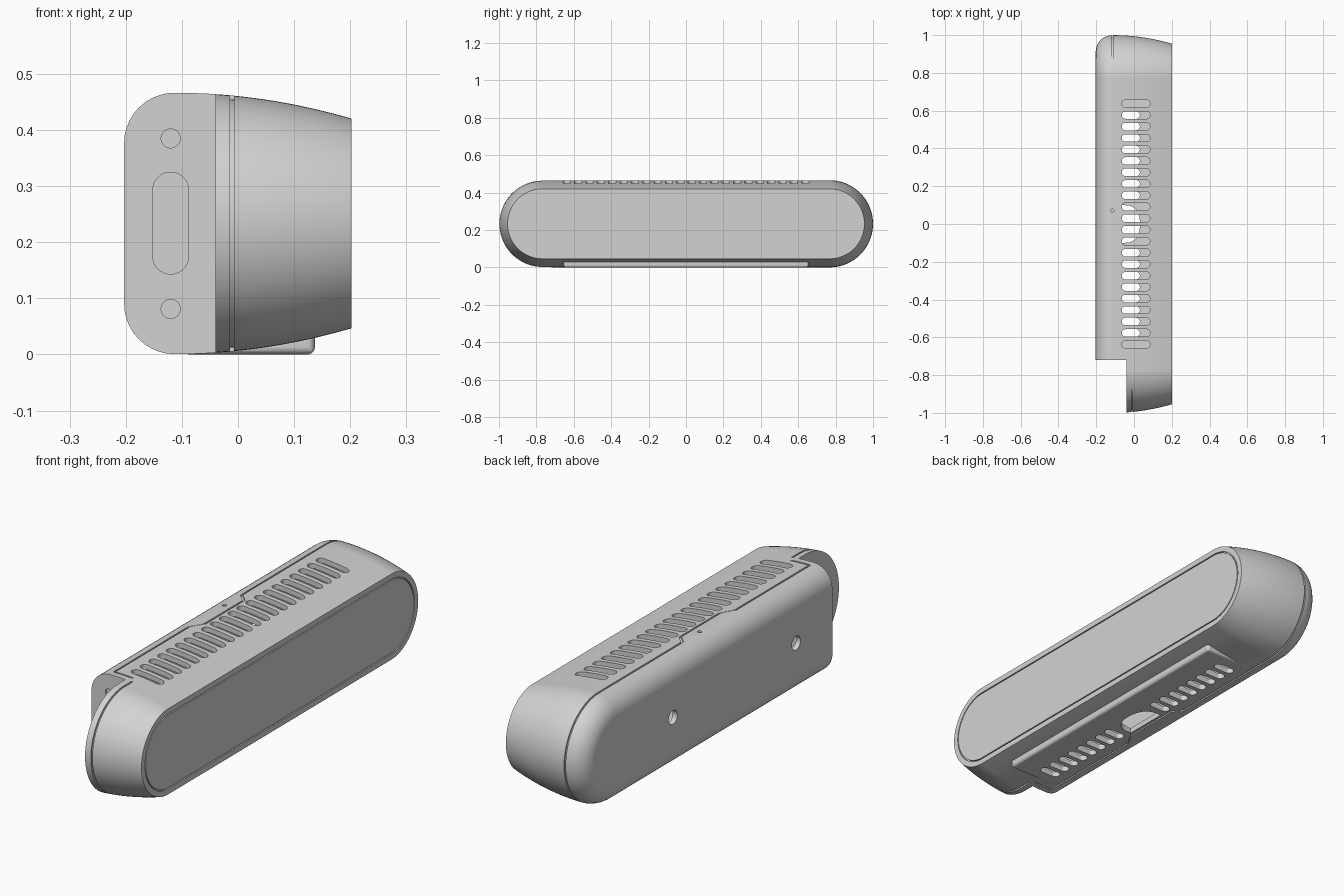
import bpy, bmesh
from math import sin, cos, pi, copysign

MID_Z, HALF_STRAIGHT, RADIUS = 0.2335, 0.767, 0.233
BACK, FACE = -0.203, 0.202

if "Cube" in bpy.data.objects:
    bpy.data.objects.remove(bpy.data.objects["Cube"])

grey = bpy.data.materials.new("plain_grey")
grey.use_nodes = True
grey.diffuse_color = (0.65, 0.65, 0.65, 1)
grey.node_tree.nodes["Principled BSDF"].inputs["Base Color"].default_value = grey.diffuse_color


def finish(name, bm):
    bmesh.ops.recalc_face_normals(bm, faces=bm.faces)
    mesh = bpy.data.meshes.new(name)
    bm.to_mesh(mesh)
    bm.free()
    mesh.materials.append(grey)
    obj = bpy.data.objects.new(name, mesh)
    bpy.context.scene.collection.objects.link(obj)
    return obj


def capsule(cu, cv, hu, hv, n=24):
    """Outline of a circle stretched along its longer half size."""
    r = min(hu, hv)
    pts = []
    for i in range(n):
        c, s = cos((i + 0.5) * 2 * pi / n), sin((i + 0.5) * 2 * pi / n)
        pts.append((cu + copysign(hu - r, c) + r * c, cv + copysign(hv - r, s) + r * s))
    return pts


def rect(u0, u1, v0, v1):
    return [(u0, v0), (u1, v0), (u1, v1), (u0, v1)]


def skin(bm, rings):
    """Joins rings of points into a closed solid."""
    rings = [[bm.verts.new(p) for p in ring] for ring in rings]
    n = len(rings[0])
    for a, b in zip(rings, rings[1:]):
        for i in range(n):
            j = (i + 1) % n
            bm.faces.new((a[i], a[j], b[j], b[i]))
    bm.faces.new(rings[0])
    bm.faces.new(rings[-1])


def prisms(name, outlines, axis, lo, hi, bevel=0):
    place = {"X": lambda u, v, w: (w, u, v),
             "Y": lambda u, v, w: (u, w, v),
             "Z": lambda u, v, w: (u, v, w)}[axis]
    bm = bmesh.new()
    for outline in outlines:
        skin(bm, [[place(u, v, w) for u, v in outline] for w in (lo, hi)])
    if bevel:
        bmesh.ops.bevel(bm, geom=list(bm.edges), offset=bevel, segments=3,
                        profile=0.5, affect='EDGES')
    return finish(name, bm)


def shell(name, inset=0.0, wall=0.0, groove=False):
    """Long rounded body lofted along x, optionally shrunk."""
    fillet = 0.09
    prof = [(BACK + fillet * (1 - cos(t * pi / 20)), RADIUS - fillet * (1 - sin(t * pi / 20)))
            for t in range(11)]
    start = BACK + fillet
    for k in range(1, 17):
        t = k / 16
        prof.append((start + t * (FACE - start), RADIUS - 0.046 * t * t))
    if groove:
        prof += [(FACE, 0.163), (FACE - 0.008, 0.163), (FACE - 0.008, 0.158), (FACE, 0.158)]
    bm = bmesh.new()
    skin(bm, [[(min(max(x, BACK + wall), FACE - wall), y, z)
               for y, z in capsule(0, MID_Z, HALF_STRAIGHT + r - inset, r - inset, 96)]
              for x, r in prof])
    return finish(name, bm)


def combine(target, tool, operation='DIFFERENCE'):
    mod = target.modifiers.new("combine", 'BOOLEAN')
    mod.operation, mod.solver, mod.object = operation, 'EXACT', tool
    bpy.context.view_layer.objects.active = target
    bpy.ops.object.modifier_apply(modifier=mod.name)
    bpy.data.objects.remove(tool)


# Outer housing with base pad and the notch at the front end
housing = shell("housing", groove=True)
combine(housing, prisms("base_pad", [rect(-0.1, 0.137, -0.655, 0.655)], "Z", 0, 0.045, 0.012), 'UNION')
combine(housing, prisms("notch", [rect(-0.5, -0.04, -1.2, -0.72)], "Z", -0.2, 0.7))

# Hollow inside
cavity = shell("cavity", inset=0.022, wall=0.022)
combine(cavity, prisms("cavity_end", [rect(-0.5, 0.5, -1.2, -0.70)], "Z", -0.2, 0.7))
combine(housing, cavity)

# Vent slots: a full row on top, two groups below with a finger opening between
rows = [side * (0.0304 + 0.0607 * i) for i in range(11) for side in (-1, 1)]
combine(housing, prisms("top_vents", [capsule(0.01, y, 0.075, 0.02) for y in rows], "Z", 0.40, 0.6))
combine(housing, prisms("lower_vents", [capsule(-0.017, y, 0.048, 0.02) for y in rows
                                        if 0.12 < abs(y) < 0.6], "Z", -0.1, 0.07))
finger = [(-0.065 + 0.097 * sin(pi * i / 20) ** 0.6, -0.1 * cos(pi * i / 20)) for i in range(21)]
combine(housing, prisms("finger_opening", [finger], "Z", -0.1, 0.07))

# Shallow parting lines that follow the outer surface
path = [(-0.118, 1.1), (-0.118, 0.185), (-0.083, 0.15), (-0.083, -0.12),
        (-0.118, -0.18), (-0.118, -0.693), (-0.03, -0.693)]
w = 0.007
cover_seam = path + [(x + w, y + w) for x, y in reversed(path)]
for outline in (cover_seam, rect(-0.014, -0.007, -1.1, -0.6)):
    seam = prisms("seam", [outline], "Z", -0.1, 0.6)
    combine(seam, shell("seam_core", inset=0.007))
    if outline is not cover_seam:
        combine(seam, prisms("seam_limit", [rect(-0.1, 0.1, -0.715, 0)], "Z", -0.2, 0.7))
    combine(housing, seam)

# Latch pinhole, connector recesses in the notch, mounting holes in the back
combine(housing, prisms("pinhole", [capsule(-0.115, 0.07, 0.009, 0.009)], "Z", 0.455, 0.6))
ports = [capsule(-0.12, 0.385, 0.017, 0.017), capsule(-0.12, 0.081, 0.017, 0.017),
         capsule(-0.12, 0.234, 0.032, 0.091)]
combine(housing, prisms("ports", ports, "Y", -0.8, -0.711))
combine(housing, prisms("mount_holes", [capsule(y, MID_Z, 0.03, 0.03) for y in (0.38, -0.47)],
                        "X", -0.3, -0.15))

# Smooth shading with crisp edges
bpy.ops.object.select_all(action='DESELECT')
housing.select_set(True)
bpy.context.view_layer.objects.active = housing
bpy.ops.object.shade_smooth_by_angle(angle=0.5)
weighted = housing.modifiers.new("weighted_normals", 'WEIGHTED_NORMAL')
weighted.keep_sharp = True
